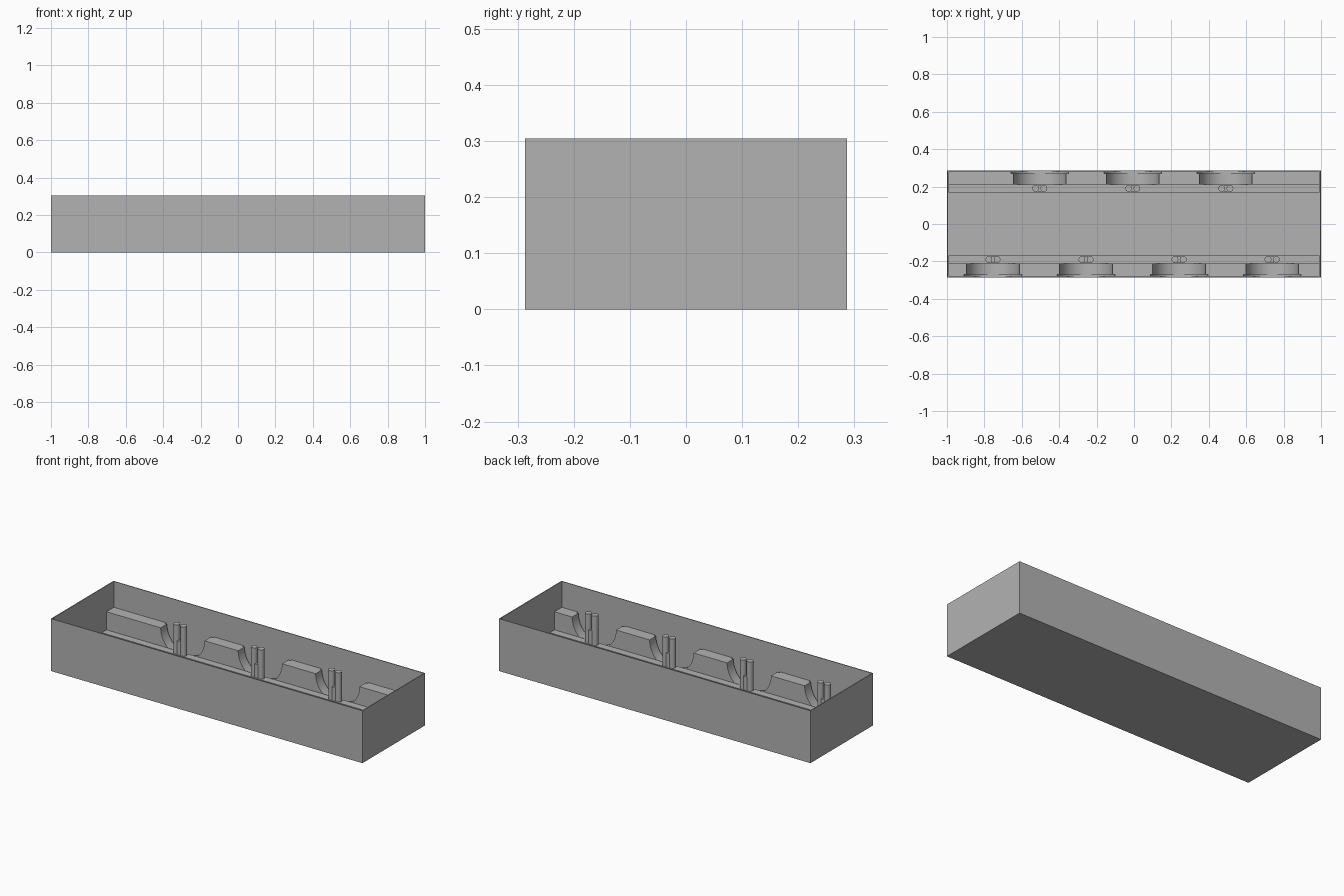
import bpy, bmesh, math
from mathutils import Matrix

if "Cube" in bpy.data.objects:
    bpy.data.objects.remove(bpy.data.objects["Cube"], do_unlink=True)

HX, HY, HEIGHT = 1.0, 0.287, 0.304   # half length, half width, height
WALL, FLOOR = 0.007, 0.008
STEP_Z, LEDGE_Z = 0.05, 0.155
LEDGE_Y, STEP_Y, FLANGE_Y = 0.212, 0.169, 0.27
PITCH = 0.4975

grey = bpy.data.materials.new("plain grey")
grey.use_nodes = True
grey.diffuse_color = (0.45, 0.45, 0.45, 1)
grey.node_tree.nodes["Principled BSDF"].inputs["Base Color"].default_value = grey.diffuse_color


def finish(name, bm, smooth=False):
    bmesh.ops.recalc_face_normals(bm, faces=bm.faces)
    mesh = bpy.data.meshes.new(name)
    bm.to_mesh(mesh)
    bm.free()
    mesh.materials.append(grey)
    obj = bpy.data.objects.new(name, mesh)
    bpy.context.collection.objects.link(obj)
    if smooth:
        bpy.ops.object.select_all(action='DESELECT')
        obj.select_set(True)
        bpy.context.view_layer.objects.active = obj
        bpy.ops.object.shade_smooth_by_angle(angle=math.radians(30))
    return obj


def block(bm, x0, x1, y0, y1, z0, z1):
    size = Matrix.Diagonal((x1 - x0, y1 - y0, z1 - z0, 1))
    centre = Matrix.Translation(((x0 + x1) / 2, (y0 + y1) / 2, (z0 + z1) / 2))
    return bmesh.ops.create_cube(bm, size=1, matrix=centre @ size)["verts"]


def scooped_slab(bm, centres, radius, y0, y1):
    """Slab along x whose top edge is cut by a half circle at each centre."""
    end = HX - WALL
    points = [(-end, LEDGE_Z)]
    for c in centres:
        for i in range(33):
            a = math.pi * (1 + i / 32)
            z = LEDGE_Z + radius * math.sin(a)
            points.append((c + radius * math.cos(a), max(z, FLOOR + 0.001)))
    points += [(end, LEDGE_Z), (end, FLOOR), (-end, FLOOR)]
    face = bm.faces.new([bm.verts.new((x, y0, z)) for x, z in points])
    out = bmesh.ops.extrude_face_region(bm, geom=[face])["geom"]
    moved = [v for v in out if isinstance(v, bmesh.types.BMVert)]
    bmesh.ops.translate(bm, verts=moved, vec=(0, y1 - y0, 0))


def pin(bm, x, y, top, radius=0.018):
    depth = top - STEP_Z
    bmesh.ops.create_cone(bm, cap_ends=True, segments=24, radius1=radius, radius2=radius,
                          depth=depth, matrix=Matrix.Translation((x, y, STEP_Z + depth / 2)))


# Open tray: thin walls and a floor
bm = bmesh.new()
block(bm, -HX, HX, -HY, HY, 0, HEIGHT)
top = max(bm.faces, key=lambda f: f.calc_center_median().z)
bmesh.ops.inset_region(bm, faces=[top], thickness=WALL)
inner = bmesh.ops.extrude_face_region(bm, geom=[top])["geom"]
bmesh.ops.delete(bm, geom=[top], context='FACES_ONLY') if top.is_valid else None
bmesh.ops.translate(bm, verts=[v for v in inner if isinstance(v, bmesh.types.BMVert)],
                    vec=(0, 0, FLOOR - HEIGHT))
finish("tray", bm)

# Cradle rails, steps and forked posts along both long walls
for side, sign, first, count in (("back", 1, -0.504, 3), ("front", -1, -0.754, 4)):
    centres = [first + PITCH * i for i in range(count)]

    bm = bmesh.new()
    scooped_slab(bm, centres, 0.141, sign * LEDGE_Y, sign * FLANGE_Y)
    scooped_slab(bm, centres, 0.154, sign * FLANGE_Y, sign * (HY - WALL))
    finish(side + "_cradle_rail", bm, smooth=True)

    bm = bmesh.new()
    ys = sorted((sign * STEP_Y, sign * LEDGE_Y))
    block(bm, WALL - HX, HX - WALL, ys[0], ys[1], FLOOR, STEP_Z)
    finish(side + "_step", bm)

    bm = bmesh.new()
    for c in centres:
        for dx, z in ((-0.022, 0.22), (0, 0.13), (0.022, 0.22)):
            pin(bm, c + dx, sign * 0.19, z)
    finish(side + "_forked_posts", bm, smooth=True)
